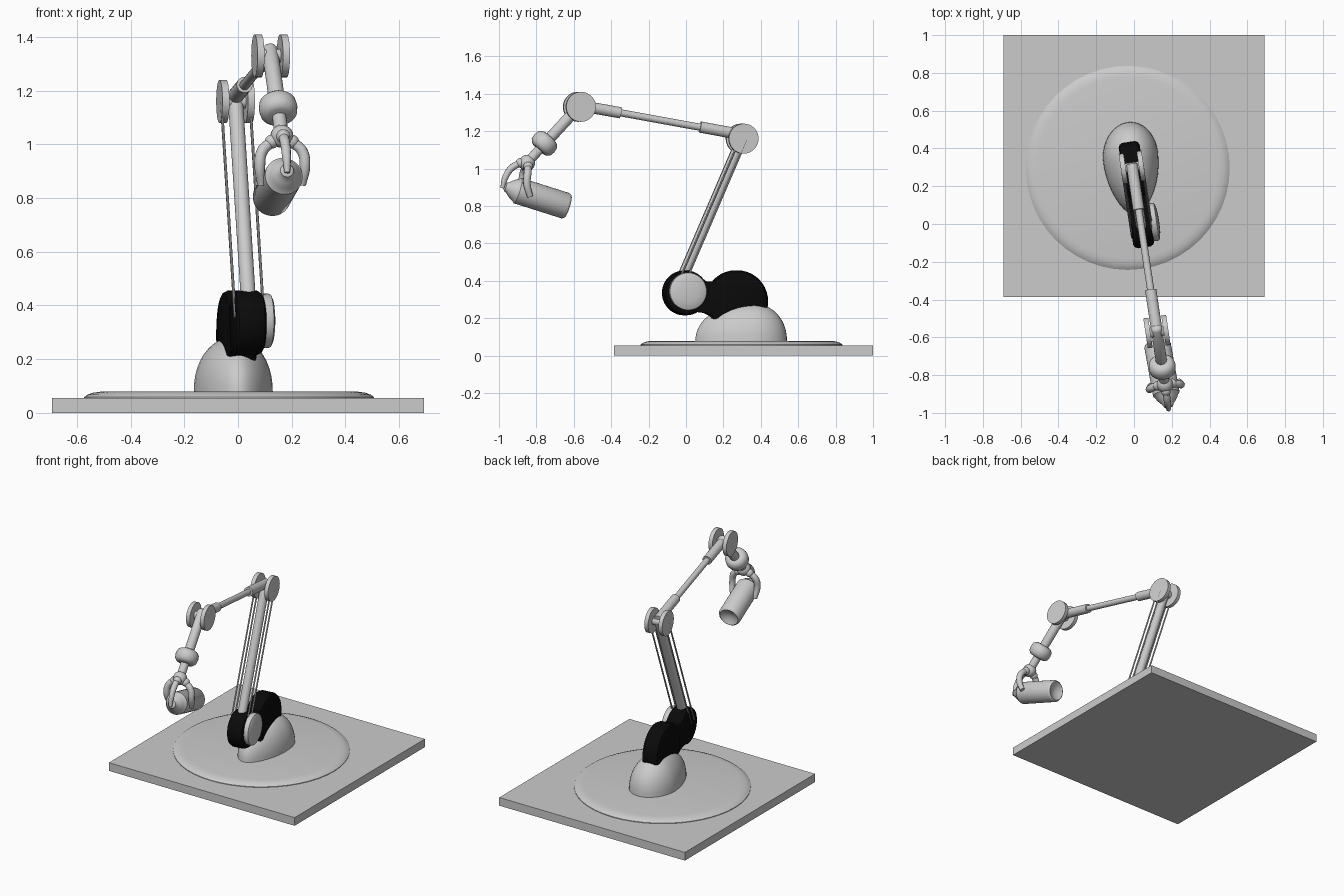
import bpy, bmesh, math
from mathutils import Vector

if "Cube" in bpy.data.objects:
    bpy.data.objects.remove(bpy.data.objects["Cube"])


def material(name, v):
    m = bpy.data.materials.new(name)
    m.diffuse_color = (v, v, v, 1)
    m.use_nodes = True
    m.node_tree.nodes["Principled BSDF"].inputs["Base Color"].default_value = m.diffuse_color
    return m


GREY = material("light_grey", 0.6)
BLACK = material("black", 0.003)
SLOPE = 0.15                                   # yaw of the arm plane
SIDE = Vector((1, SLOPE, 0)).normalized()      # axis of all the joints


def P(s, y, z):
    """Point in the arm plane (y, z), moved sideways by s."""
    return Vector((0.036 - SLOPE * y, y, z)) + SIDE * s


def finish(name, bm, mat=GREY, angle=35):
    bmesh.ops.recalc_face_normals(bm, faces=bm.faces)
    me = bpy.data.meshes.new(name)
    bm.to_mesh(me)
    bm.free()
    me.materials.append(mat)
    ob = bpy.data.objects.new(name, me)
    bpy.context.collection.objects.link(ob)
    bpy.ops.object.select_all(action='DESELECT')
    ob.select_set(True)
    bpy.context.view_layer.objects.active = ob
    bpy.ops.object.shade_smooth_by_angle(angle=math.radians(angle))
    return ob


def loft(name, rings, mat=GREY):
    """Skin rings of points and cap both ends."""
    bm = bmesh.new()
    vs = [[bm.verts.new(p) for p in ring] for ring in rings]
    n = len(vs[0])
    for a, b in zip(vs, vs[1:]):
        for i in range(n):
            j = (i + 1) % n
            bm.faces.new((a[i], a[j], b[j], b[i]))
    bm.faces.new(vs[0])
    bm.faces.new(vs[-1])
    return finish(name, bm, mat)


def lathe(name, origin, axis, profile, mat=GREY, n=32):
    """Turn a (distance, radius) profile around an axis."""
    d = Vector(axis).normalized()
    u = d.cross(Vector((0, 0, 1)))
    u = u.normalized() if u.length > 1e-4 else Vector((1, 0, 0))
    v = d.cross(u)
    rings = [[origin + d * t + (u * math.cos(k * math.tau / n) + v * math.sin(k * math.tau / n)) * r
              for k in range(n)] for t, r in profile]
    return loft(name, rings, mat)


def tube(name, a, b, r, n=24):
    return lathe(name, a, b - a, [(0, r), ((b - a).length, r)], n=n)


def ball(name, c, r):
    bm = bmesh.new()
    bmesh.ops.create_uvsphere(bm, u_segments=20, v_segments=12, radius=r)
    bmesh.ops.translate(bm, verts=bm.verts, vec=c)
    return finish(name, bm)


# Square slab and the round plate on it
bm = bmesh.new()
bmesh.ops.create_cube(bm, size=1)
for v in bm.verts:
    v.co = (v.co.x * 1.384, v.co.y * 1.386 + 0.307, v.co.z * 0.055 + 0.0275)
finish("base_slab", bm)
lathe("base_plate", Vector((-0.033, 0.297, 0.05)), (0, 0, 1),
      [(0, 0.54), (0.009, 0.54), (0.018, 0.527), (0.025, 0.508), (0.029, 0.48)], n=48)

# Egg-shaped pedestal, narrower at the front
rings = []
for k in range(11):
    t = math.sin(k / 10 * math.pi / 2 * 0.97)
    sc = math.sqrt(1 - t ** 2.2)
    ring = []
    for i in range(40):
        a = i * math.tau / 40
        c, s = math.cos(a), math.sin(a)
        w, l = (0.147, 0.19) if s > 0 else (0.147 * (1 - 0.18 * s * s), 0.30)
        ring.append((-0.018 + sc * (w * c - min(s, 0) * 0.02), 0.35 + sc * l * s, 0.075 + 0.207 * t))
    rings.append(ring)
loft("pedestal", rings)

# Black shoulder: two rounded drums joined by a web
H = 0.056


def drum(name, y, z, r):
    e = 0.022
    prof = [(-H, r - e), (-H + 0.007, r - 0.008), (-H + e, r)]
    prof += [(-t, q) for t, q in reversed(prof)]
    lathe(name, P(0, y, z), SIDE, prof, BLACK, 40)


drum("shoulder_drum_front", -0.005, 0.335, 0.12)
drum("shoulder_drum_back", 0.27, 0.29, 0.166)
web = [(0.04, 0.236), (0.10, 0.228), (0.17, 0.195), (0.22, 0.25), (0.2, 0.42), (0.145, 0.395), (0.105, 0.395), (0.05, 0.435)]
loft("shoulder_web", [[P(s, y, z) for y, z in web] for s in (-0.05, 0.05)], BLACK)

# Domed cover on the right of the shoulder
lathe("shoulder_cover", P(0.05, 0, 0.343), SIDE,
      [(0, 0.1), (0.025, 0.102), (0.034, 0.099), (0.041, 0.085), (0.046, 0.055), (0.048, 0.02)], n=36)

# Upper arm with a pair of thin rods on each side
low, elbow, wrist = (-0.048, 0.35), (0.30, 1.16), (-0.57, 1.33)
tube("upper_arm", P(0, *low), P(0, *elbow), 0.028)
across = Vector((0, 0.92, -0.39)) * 0.018
for s in (-0.054, 0.054):
    for sign in (-1, 1):
        tube("side_rod", P(s, *low) + across * sign, P(s, *elbow) + across * sign, 0.005, 10)

# Joint discs and axles
for label, (y, z) in (("elbow", elbow), ("wrist", wrist)):
    for s in (-0.048, 0.048):
        tube(label + "_disc", P(s - 0.013, y, z), P(s + 0.013, y, z), 0.08, 36)
    tube(label + "_axle", P(-0.04, y, z), P(0.04, y, z), 0.026)

# Forearm: thin rod between two sleeves
tube("forearm_rod", P(0, 0.3, 1.18), P(0, -0.57, 1.338), 0.019)
tube("forearm_sleeve_back", P(0, 0.315, 1.178), P(0, 0.075, 1.222), 0.03)
tube("forearm_sleeve_front", P(0, -0.575, 1.338), P(0, -0.35, 1.298), 0.03)

# Hand stem, collar and hub
top, hub = P(0, -0.55, 1.355), P(0, -0.85, 1.03)
down = (hub - top).normalized()
lathe("hand_stem", top, down, [(-0.012, 0.012), (-0.006, 0.024), (0.005, 0.03), (0.25, 0.03),
                               (0.27, 0.026), ((hub - top).length, 0.026)])
lathe("hand_collar", P(0, -0.757, 1.135), down,
      [(-0.045, 0.042), (-0.04, 0.055), (-0.026, 0.068), (0.0, 0.072), (0.026, 0.068), (0.04, 0.055), (0.045, 0.042)])
ball("hand_hub", hub, 0.043)


# Three curved fingers
def finger(name, pts, radii):
    cu = bpy.data.curves.new(name, 'CURVE')
    cu.dimensions = '3D'
    cu.bevel_depth, cu.bevel_resolution, cu.use_fill_caps, cu.resolution_u = 1.0, 3, True, 6
    sp = cu.splines.new('BEZIER')
    sp.bezier_points.add(len(pts) - 1)
    for b, p, r in zip(sp.bezier_points, pts, radii):
        b.co, b.radius = P(*p), r
        b.handle_left_type = b.handle_right_type = 'AUTO'
    cu.materials.append(GREY)
    ob = bpy.data.objects.new(name, cu)
    bpy.context.collection.objects.link(ob)
    bpy.ops.object.select_all(action='DESELECT')
    ob.select_set(True)
    bpy.context.view_layer.objects.active = ob
    bpy.ops.object.convert(target='MESH')
    bpy.ops.object.shade_smooth_by_angle(angle=math.radians(40))
    ball(name + "_knuckle", P(*pts[0]), 0.026)


finger("front_finger", [(0, -0.885, 1.03), (0, -0.93, 1.005), (0, -0.965, 0.955), (0, -0.982, 0.895)],
       (0.019, 0.019, 0.017, 0.011))
for label, m in (("left", -1), ("right", 1)):
    finger(label + "_finger", [(m * 0.038, -0.85, 1.01), (m * 0.075, -0.858, 0.975),
                               (m * 0.085, -0.863, 0.92), (m * 0.076, -0.845, 0.85)],
           (0.02, 0.021, 0.02, 0.016))

# Held canister: dished bottom, straight body, domed nose
back, nose = P(-0.008, -0.63, 0.797), P(0, -0.90, 0.882)
L = (nose - back).length
lathe("canister", back, nose - back,
      [(0.022, 0.004), (0.018, 0.03), (0.004, 0.054), (0, 0.06), (0.004, 0.066), (0.014, 0.071), (L, 0.071),
       (L + 0.004, 0.066), (L + 0.025, 0.055), (L + 0.045, 0.04), (L + 0.058, 0.028), (L + 0.07, 0.025), (L + 0.074, 0.015)])
